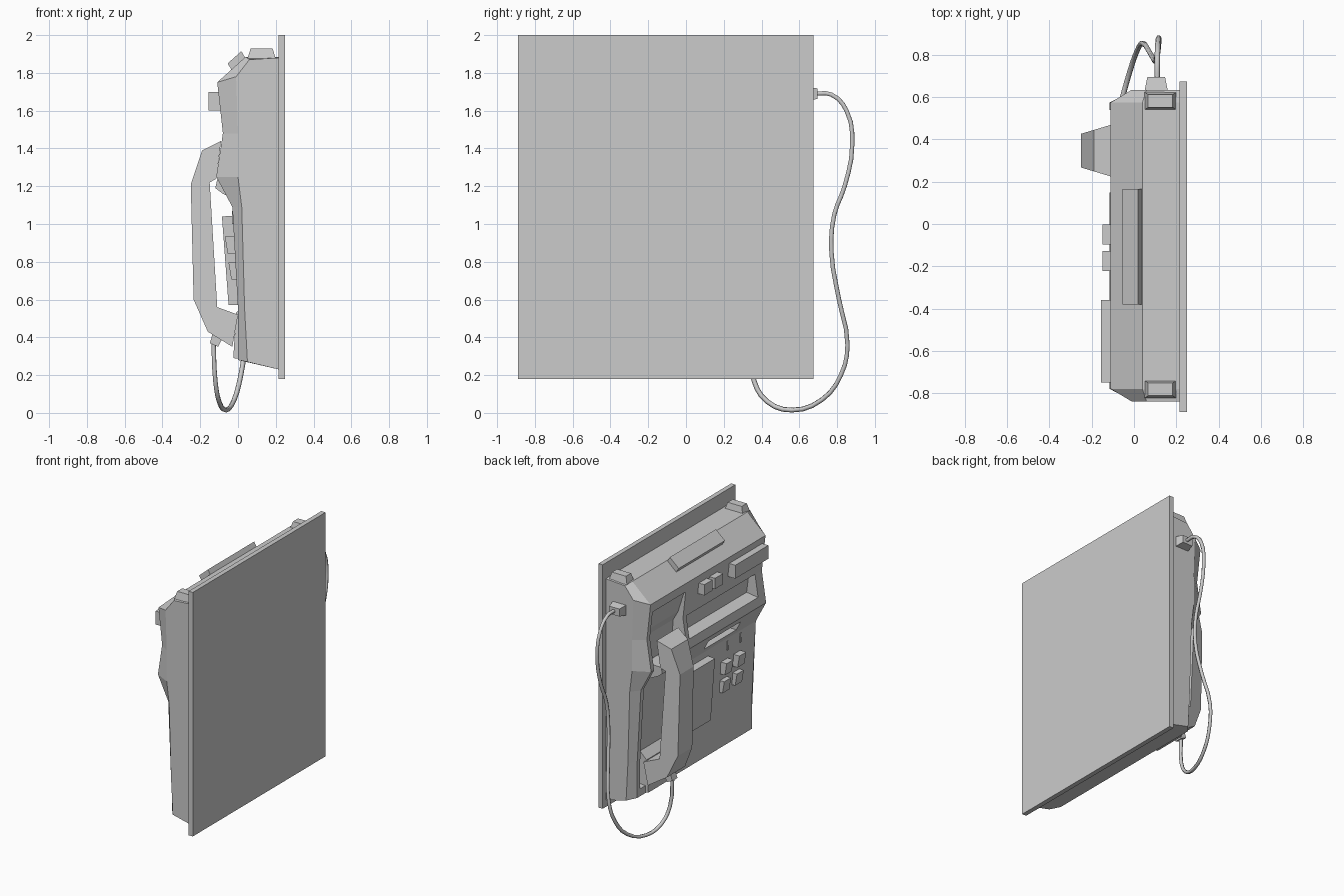
import bpy, bmesh
from mathutils import Vector

old = bpy.data.objects.get("Cube")
if old:
    bpy.data.objects.remove(old, do_unlink=True)

grey = bpy.data.materials.new("plain grey")
grey.use_nodes = True
GREY = (0.6, 0.6, 0.6, 1)
grey.diffuse_color = GREY
grey.node_tree.nodes["Principled BSDF"].inputs["Base Color"].default_value = GREY


def loft(name, sections):
    """Closed solid through matching rings of (x, y, z) points."""
    bm = bmesh.new()
    rings = [[bm.verts.new(p) for p in ring] for ring in sections]
    for a, b in zip(rings, rings[1:]):
        for i in range(len(a)):
            j = (i + 1) % len(a)
            bm.faces.new((a[i], a[j], b[j], b[i]))
    bm.faces.new(rings[0])
    bm.faces.new(rings[-1])
    bmesh.ops.recalc_face_normals(bm, faces=bm.faces)
    mesh = bpy.data.meshes.new(name)
    bm.to_mesh(mesh)
    bm.free()
    mesh.materials.append(grey)
    obj = bpy.data.objects.new(name, mesh)
    bpy.context.collection.objects.link(obj)
    return obj


def prism(name, profile, y0, y1):
    return loft(name, [[(x, y, z) for x, z in profile] for y in (y0, y1)])


def box(name, x0, x1, y0, y1, z0, z1):
    return prism(name, [(x0, z0), (x1, z0), (x1, z1), (x0, z1)], y0, y1)


def cut(target, cutter):
    cutter.hide_render = True
    mod = target.modifiers.new("cut", "BOOLEAN")
    mod.operation = "DIFFERENCE"
    mod.solver = "EXACT"
    mod.object = cutter
    bpy.context.view_layer.objects.active = target
    bpy.ops.object.modifier_apply(modifier=mod.name)
    bpy.data.objects.remove(cutter, do_unlink=True)


# Wall plate
box("wall_plate", 0.215, 0.25, -0.89, 0.675, 0.18, 2.0)

# Body with chamfered ends
middle = [(0.216, 0.23), (0.0, 0.28), (0.0, 0.55), (-0.03, 1.09), (-0.115, 1.25),
          (-0.08, 1.48), (-0.11, 1.75), (0.04, 1.885), (0.216, 1.885)]
end = [(0.216, 0.23), (0.05, 0.27), (0.035, 0.55), (0.02, 1.09), (0.0, 1.25),
       (0.0, 1.48), (-0.01, 1.78), (0.06, 1.87), (0.216, 1.88)]
body = loft("body", [[(x, y, z) for x, z in prof] for y, prof in
                     ((-0.84, end), (-0.78, middle), (0.575, middle), (0.635, end))])

# Handset bay, display recess and coin slot
cut(body, prism("bay_cutter", [(-0.3, 1.70), (-0.09, 1.68), (-0.04, 1.52), (0.0, 1.45),
                               (0.03, 1.1), (0.05, 0.34), (-0.3, 0.31)], 0.15, 0.54))
cut(body, prism("display_cutter", [(-0.3, 1.5), (-0.03, 1.48), (-0.01, 1.33),
                                   (-0.3, 1.29)], -0.7, 0.11))
cut(body, box("slot_cutter", -0.2, 0.0, -0.52, -0.14, 1.13, 1.2))

# Handset, narrower towards its outer side
handset_profile = [(-0.09, 1.44), (-0.19, 1.39), (-0.25, 1.21), (-0.235, 0.6), (-0.16, 0.43),
                   (-0.03, 0.35), (0.0, 0.52), (-0.11, 0.56), (-0.15, 1.22), (-0.115, 1.24)]
loft("handset", [[(x, 0.347 + s * (0.08 + 0.3 * (x + 0.25)), z) for x, z in handset_profile]
                 for s in (-1, 1)])

# Cradle prongs
prism("upper_cradle", [(-0.12, 1.19), (-0.08, 1.16), (0.05, 1.1), (0.05, 1.24),
                       (-0.11, 1.235)], 0.25, 0.45)
prism("lower_cradle", [(-0.025, 0.29), (0.08, 0.28), (0.08, 0.62), (-0.01, 0.53)], 0.22, 0.48)

# Raised instruction panel
prism("front_panel", [(-0.085, 1.04), (-0.05, 0.57), (0.02, 0.57), (0.0, 1.045)], -0.22, 0.1)

# Push buttons and the slits above them
for row, z, shift in ((0, 0.89, 0.0), (1, 0.75, 0.02)):
    for col, y in enumerate((-0.42, -0.57)):
        prism(f"button_{row}_{col}",
              [(-0.07 + shift, z + 0.045), (-0.055 + shift, z - 0.045),
               (0.02, z - 0.045), (0.02, z + 0.045)], y - 0.04, y + 0.04)
for i, y in enumerate((-0.45, -0.6)):
    box(f"slit_{i}", -0.032, 0.0, y - 0.006, y + 0.006, 1.0, 1.07)

# Blocks above the display
box("label_block", -0.155, -0.06, -0.75, -0.36, 1.6, 1.7)
for i, y in enumerate((-0.175, -0.05)):
    box(f"small_key_{i}", -0.15, -0.06, y - 0.047, y + 0.047, 1.61, 1.69)

# Slab on the sloping top edge
prism("top_slab", [(-0.055, 1.85), (0.018, 1.915), (0.038, 1.88), (-0.03, 1.81)], -0.38, 0.165)


def stud(name, base, top):
    """Tapered block between two four-cornered ends."""
    return loft(name, [base, top])


# Tapered studs on top
for name, y in (("rear_stud", 0.582), ("front_stud", -0.782)):
    stud(name, *[[(0.125 + sx * hx, y + sy * hy, z)
                  for sx, sy in ((-1, -1), (1, -1), (1, 1), (-1, 1))]
                 for hx, hy, z in ((0.075, 0.042, 1.875), (0.058, 0.03, 1.93))])

# Cord sockets
stud("side_socket", *[[(0.105 + sx * hx, y, 1.69 + sz * hz)
                       for sx, sz in ((-1, -1), (1, -1), (1, 1), (-1, 1))]
                      for hx, hz, y in ((0.057, 0.04, 0.62), (0.042, 0.028, 0.695))])
prism("handset_socket", [(-0.15, 0.37), (-0.105, 0.35), (-0.08, 0.4), (-0.13, 0.43)], 0.315, 0.375)

# Hanging cord
path = [(0.11, 0.68, 1.69), (0.11, 0.77, 1.685), (0.113, 0.85, 1.6), (0.117, 0.88, 1.42),
        (0.115, 0.84, 1.2), (0.108, 0.785, 1.05), (0.1, 0.77, 0.85), (0.075, 0.81, 0.6),
        (0.04, 0.855, 0.36), (0.015, 0.82, 0.2), (-0.02, 0.72, 0.07), (-0.065, 0.56, 0.015),
        (-0.1, 0.43, 0.06), (-0.12, 0.36, 0.17), (-0.13, 0.345, 0.38)]
curve = bpy.data.curves.new("cord", "CURVE")
curve.dimensions = "3D"
curve.bevel_depth = 0.013
curve.bevel_resolution = 1
curve.resolution_u = 3
curve.use_fill_caps = True
spline = curve.splines.new("BEZIER")
spline.bezier_points.add(len(path) - 1)
for point, co in zip(spline.bezier_points, path):
    point.co = Vector(co)
    point.handle_left_type = point.handle_right_type = "AUTO"
curve.materials.append(grey)
cord = bpy.data.objects.new("cord", curve)
bpy.context.collection.objects.link(cord)
bpy.ops.object.select_all(action="DESELECT")
cord.select_set(True)
bpy.context.view_layer.objects.active = cord
bpy.ops.object.convert(target="MESH")
